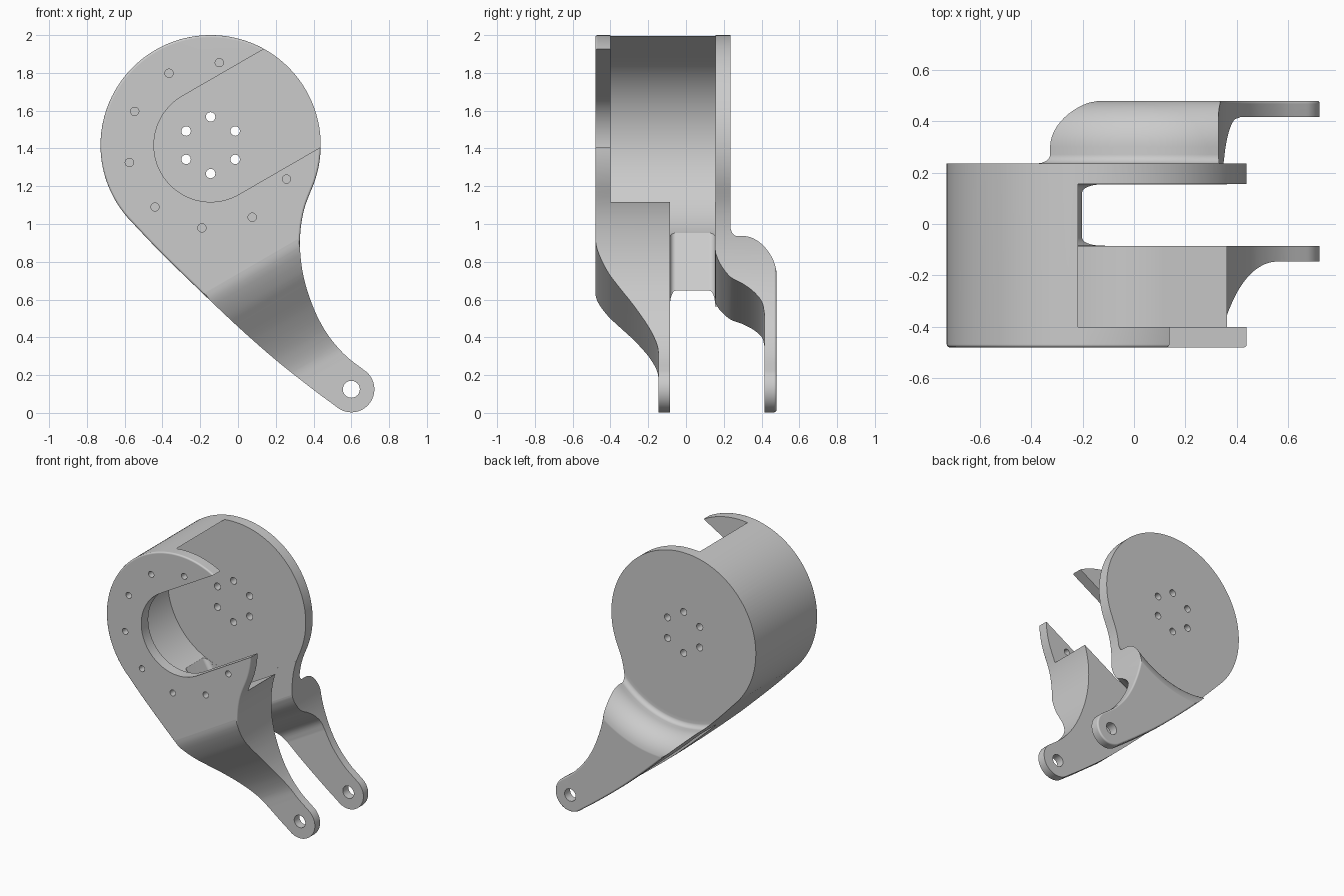
import bpy, bmesh
from math import sin, cos, pi, radians
from mathutils import Vector

if "Cube" in bpy.data.objects:
    bpy.data.objects.remove(bpy.data.objects["Cube"])

CX, CZ, R = -0.145, 1.417, 0.583      # motor housing centre and radius
FX, FZ, FR = 0.60, 0.125, 0.122       # foot eye centre and radius
C3, S3 = cos(pi / 6), 0.5             # housing axes are turned 30 degrees


def xz(p, q, t):
    return (p, t, q)


def su_from_sy(s, y, u):              # s runs down the leg, u across it
    return (CX + S3 * s + C3 * u, y, CZ - C3 * s + S3 * u)


def su_from_uy(u, y, s):
    return su_from_sy(s, y, u)


def su_from_su(s, u, y):
    return su_from_sy(s, y, u)


def arc(cx, cy, r, a0, a1, n):
    return [(cx + r * cos(radians(a0 + (a1 - a0) * i / n)),
             cy + r * sin(radians(a0 + (a1 - a0) * i / n))) for i in range(n + 1)]


def smooth(pts, n=5):
    """Catmull-Rom curve through the points."""
    v = [Vector(p) for p in pts]
    v = [2 * v[0] - v[1]] + v + [2 * v[-1] - v[-2]]
    out = []
    for i in range(1, len(v) - 2):
        a, b, c, d = v[i - 1:i + 3]
        for k in range(n):
            t = k / n
            out.append(tuple(0.5 * (2 * b + (c - a) * t + (2 * a - 5 * b + 4 * c - d) * t * t
                                    + (3 * b - a - 3 * c + d) * t ** 3)))
    return out + [tuple(v[-2])]


def finish(name, bm):
    bmesh.ops.recalc_face_normals(bm, faces=bm.faces[:])
    if bm.calc_volume(signed=True) < 0:
        bmesh.ops.reverse_faces(bm, faces=bm.faces[:])
    me = bpy.data.meshes.new(name)
    bm.to_mesh(me)
    bm.free()
    ob = bpy.data.objects.new(name, me)
    bpy.context.collection.objects.link(ob)
    return ob


def prism(name, pts, t0, t1, place, rim=0):
    bm = bmesh.new()
    a = [bm.verts.new(place(p, q, t0)) for p, q in pts]
    b = [bm.verts.new(place(p, q, t1)) for p, q in pts]
    n = len(pts)
    caps = [bm.faces.new(a), bm.faces.new(b[::-1])]
    for i in range(n):
        bm.faces.new((a[i], b[i], b[(i + 1) % n], a[(i + 1) % n]))
    bmesh.ops.recalc_face_normals(bm, faces=bm.faces[:])
    if rim:
        edges = [e for f in caps for e in f.edges]
        bmesh.ops.bevel(bm, geom=edges, offset=rim, segments=3, profile=0.5, affect='EDGES')
    return finish(name, bm)


def stadium(h, off=0.0):              # open-ended slot, in (s, u)
    return [(off + h, 1.0)] + arc(off, 0, h, 0, -180, 64) + [(off - h, 1.0)]


def volume(me):
    bm = bmesh.new()
    bm.from_mesh(me)
    v = bm.calc_volume(signed=True)
    bm.free()
    return v


def cut(body, cutter):
    """Subtract the cutter, falling back to another solver if the result grows."""
    cutter.hide_render = True
    backup, v0 = body.data.copy(), volume(body.data)
    for solver in ('MANIFOLD', 'EXACT', 'FLOAT'):
        m = body.modifiers.new("cut", 'BOOLEAN')
        m.operation, m.solver, m.object = 'DIFFERENCE', solver, cutter
        bpy.ops.object.modifier_apply(modifier=m.name)
        if 0.05 < volume(body.data) < v0 - 1e-6:
            break
        body.data = backup.copy()
    bpy.data.objects.remove(cutter)


# Bracket blank: round housing tapering to the foot eye
left = smooth([(-0.583, 1.032), (-0.41, 0.85), (-0.21, 0.655), (0, 0.456),
               (0.2, 0.280), (0.4, 0.122), (0.526, 0.029)])
right = smooth([(0.668, 0.226), (0.57, 0.303), (0.485, 0.40), (0.425, 0.50), (0.383, 0.60),
                (0.352, 0.70), (0.334, 0.80), (0.328, 0.90), (0.335, 1.0), (0.357, 1.1),
                (0.403, 1.217)])
outline = (arc(CX, CZ, R, -20, 221, 90)[:-1] + left[:-1]
           + arc(FX, FZ, FR, 232, 416, 30)[:-1] + right[:-1])
body = prism("motor_bracket", outline, -0.48, 0.479, xz, rim=0.012)

# Motor cavity and the slot in the front plate
cutters = [prism("cavity_cut", stadium(0.526, -0.011), -0.40, 0.155, su_from_su),
           prism("slot_cut", stadium(0.30), -0.7, -0.38, su_from_su)]
# Front leg sweep, from the front plate back to the front foot
front = smooth([(0.64, -0.482), (0.70, -0.474), (0.76, -0.45), (0.83, -0.41), (0.89, -0.365),
                (1.0, -0.28), (1.1, -0.215), (1.18, -0.175), (1.26, -0.15), (1.34, -0.145)])
cutters.append(prism("front_sweep_cut", front + [(2.2, -0.145), (2.2, -0.7), (0.64, -0.7)],
                     -1.2, 1.2, su_from_sy))
# Gap between the legs, following the inside of the rear leg
inner = smooth([(0.715, 0.1545), (0.74, 0.160), (0.79, 0.185), (0.85, 0.235), (0.885, 0.30),
                (0.93, 0.36), (0.985, 0.402), (1.05, 0.415)])
cutters.append(prism("leg_gap_cut", [(0.1, -0.085), (0.1, 0.1545)] + inner
                     + [(2.2, 0.415), (2.2, -0.085)], -0.40, 1.2, su_from_sy))
# Rounded end of the gap
r = 0.03
end = ([(-0.36, -0.0845)] + arc(-0.434 + r, -0.0845 + r, r, 270, 180, 6)
       + arc(-0.434 + r, 0.154 - r, r, 180, 90, 6) + [(-0.36, 0.154)])
cutters.append(prism("gap_end_cut", end, 0.12, 1.0, su_from_uy))

# Round step behind the rear plate
prof = ([(0, 0.235), (0.624, 0.235)] + arc(0.64, 0.27, 0.035, -80, 0, 6)
        + arc(0.857, 0.30, 0.182, 180, 90, 14) + [(0.857, 0.7), (0, 0.7)])
bm = bmesh.new()
vs = [bm.verts.new((CX + p, q, CZ)) for p, q in prof]
es = [bm.edges.new((vs[i], vs[i + 1])) for i in range(len(vs) - 1)]
bmesh.ops.spin(bm, geom=vs + es, cent=(CX, 0, CZ), axis=(0, 1, 0), angle=2 * pi,
               steps=128, use_duplicate=False)
bmesh.ops.remove_doubles(bm, verts=bm.verts[:], dist=1e-4)
cutters.append(finish("rear_step_cut", bm))

# Screw holes and foot axle holes
holes = [(CX + 0.15 * cos(radians(a)), CZ + 0.15 * sin(radians(a)), 0.025, 0.1, 0.3)
         for a in range(30, 390, 60)]
holes += [(CX + 0.44 * cos(radians(a)), CZ + 0.44 * sin(radians(a)), 0.022, -0.6, -0.36)
          for a in range(84, 340, 36)]
holes += [(FX, FZ, 0.045, -0.7, 0.7)]
for x, z, rad, y0, y1 in holes:
    cutters.append(prism("hole_cut", arc(x, z, rad, 0, 360, 24)[:-1], y0, y1, xz))

bpy.context.view_layer.objects.active = body
for c in cutters:
    cut(body, c)

# Smooth curved surfaces, keep flats flat
bpy.ops.object.select_all(action='DESELECT')
body.select_set(True)
bpy.ops.object.shade_smooth_by_angle(angle=radians(32))
wn = body.modifiers.new("flat_normals", 'WEIGHTED_NORMAL')
wn.keep_sharp = True
